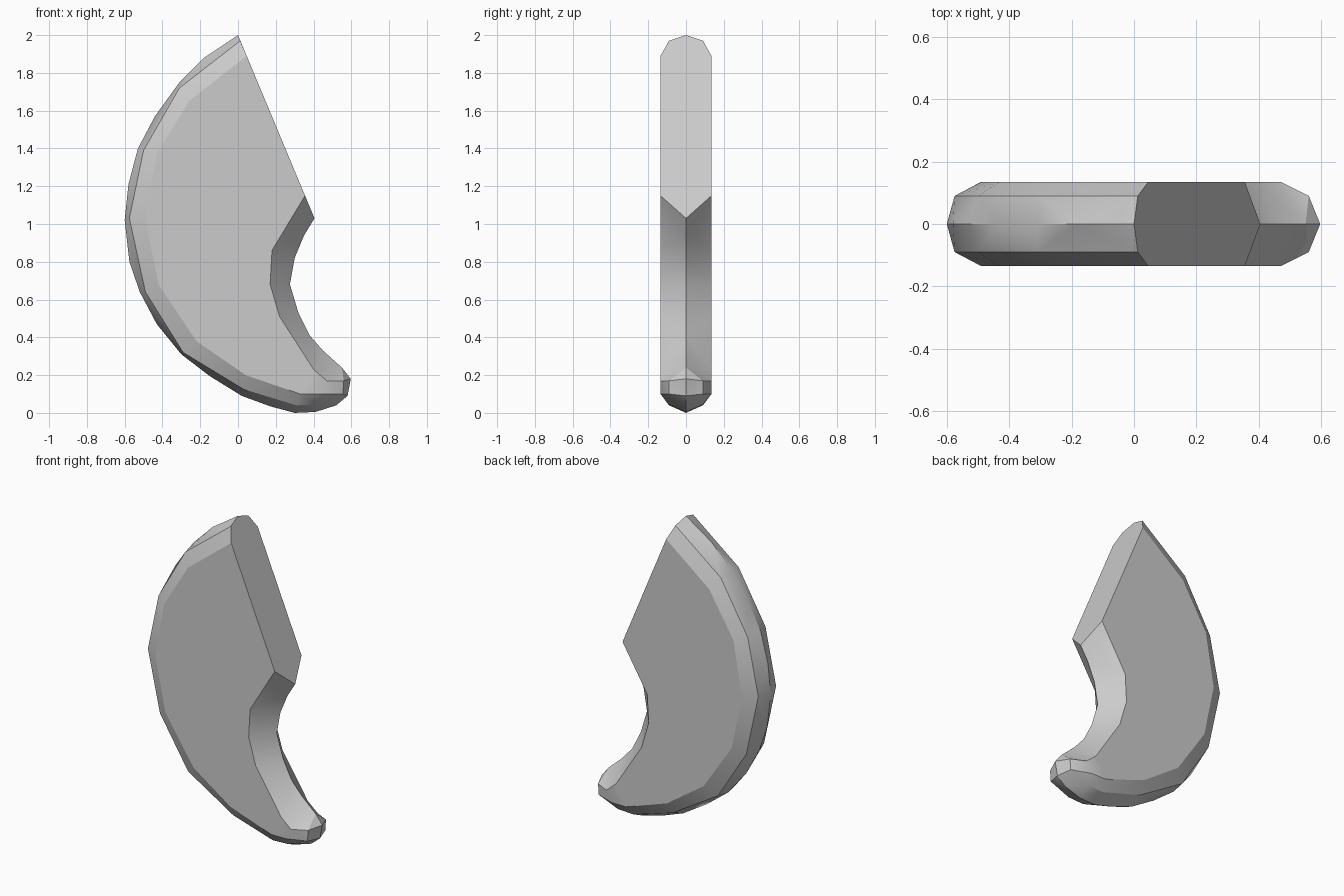
import bpy, bmesh, math
from mathutils import Vector

if "Cube" in bpy.data.objects:
    bpy.data.objects.remove(bpy.data.objects["Cube"])

T, M = -0.135, -0.09   # depth of the flat side and of the bevel line


def line(pts, y):
    return [(x, y, z) for x, z in pts]


# Outer curve on the centre plane, bevel line and flat side, top to tip
rim_outer = line([(0, 2), (-.18, 1.88), (-.31, 1.75), (-.44, 1.57), (-.53, 1.40),
                  (-.58, 1.21), (-.60, 1.02), (-.575, .80), (-.52, .64), (-.43, .47),
                  (-.30, .31), (-.15, .195), (.02, .09), (.17, .035), (.30, 0),
                  (.41, .005), (.52, .04), (.58, .09), (.597, .18)], 0)
bevel = line([(.012, 1.97), (-.31, 1.72), (-.50, 1.39), (-.575, 1.03), (-.49, .64),
              (-.29, .32), (.03, .125), (.31, .04), (.42, .045), (.555, .10), (.56, .17)], M)
side_outer = line([(.046, 1.89), (-.26, 1.65), (-.43, 1.37), (-.49, 1.02), (-.42, .68),
                   (-.22, .38), (.04, .20), (.33, .10), (.43, .10), (.47, .17)], T)

# Inner curve, tip to nose
rim_inner = rim_outer[-1:] + line([(.55, .24), (.45, .33), (.38, .41), (.32, .53),
                                   (.275, .68), (.30, .82), (.35, .94), (.405, 1.03)], 0)
side_inner = side_outer[-1:] + line([(.40, .23), (.22, .51), (.17, .68),
                                     (.18, .86), (.355, 1.15)], T)

bm = bmesh.new()
verts = {}


def face(pts):
    bm.faces.new([verts.setdefault(p, None) or verts.update({p: bm.verts.new(p)}) or verts[p]
                  for p in pts])


def strip(a, b):
    """Triangulate between two polylines, choosing the shorter diagonal."""
    i = j = 0
    while i < len(a) - 1 or j < len(b) - 1:
        da = (Vector(a[i + 1]) - Vector(b[j])).length if i < len(a) - 1 else 9
        db = (Vector(a[i]) - Vector(b[j + 1])).length if j < len(b) - 1 else 9
        if da <= db:
            face([a[i], a[i + 1], b[j]])
            i += 1
        else:
            face([a[i], b[j + 1], b[j]])
            j += 1


# Bevels, inner hollow, flat side and straight cut of the front half
strip(rim_outer, bevel)
strip(bevel, side_outer)
strip(rim_inner, bevel[-1:] + side_inner)
face(side_outer + side_inner[1:])
face([rim_outer[0], bevel[0], side_outer[0], side_inner[-1], rim_inner[-1]])

# Mirror to the back half
geom = bm.verts[:] + bm.edges[:] + bm.faces[:]
bmesh.ops.mirror(bm, geom=geom, axis='Y', merge_dist=0.0005)
bmesh.ops.remove_doubles(bm, verts=bm.verts[:], dist=0.0005)
bmesh.ops.recalc_face_normals(bm, faces=bm.faces[:])

mesh = bpy.data.meshes.new("curved_blade")
bm.to_mesh(mesh)
bm.free()
blade = bpy.data.objects.new("curved_blade", mesh)
bpy.context.collection.objects.link(blade)
bpy.context.view_layer.objects.active = blade
blade.select_set(True)
bpy.ops.object.shade_smooth_by_angle(angle=math.radians(25))
